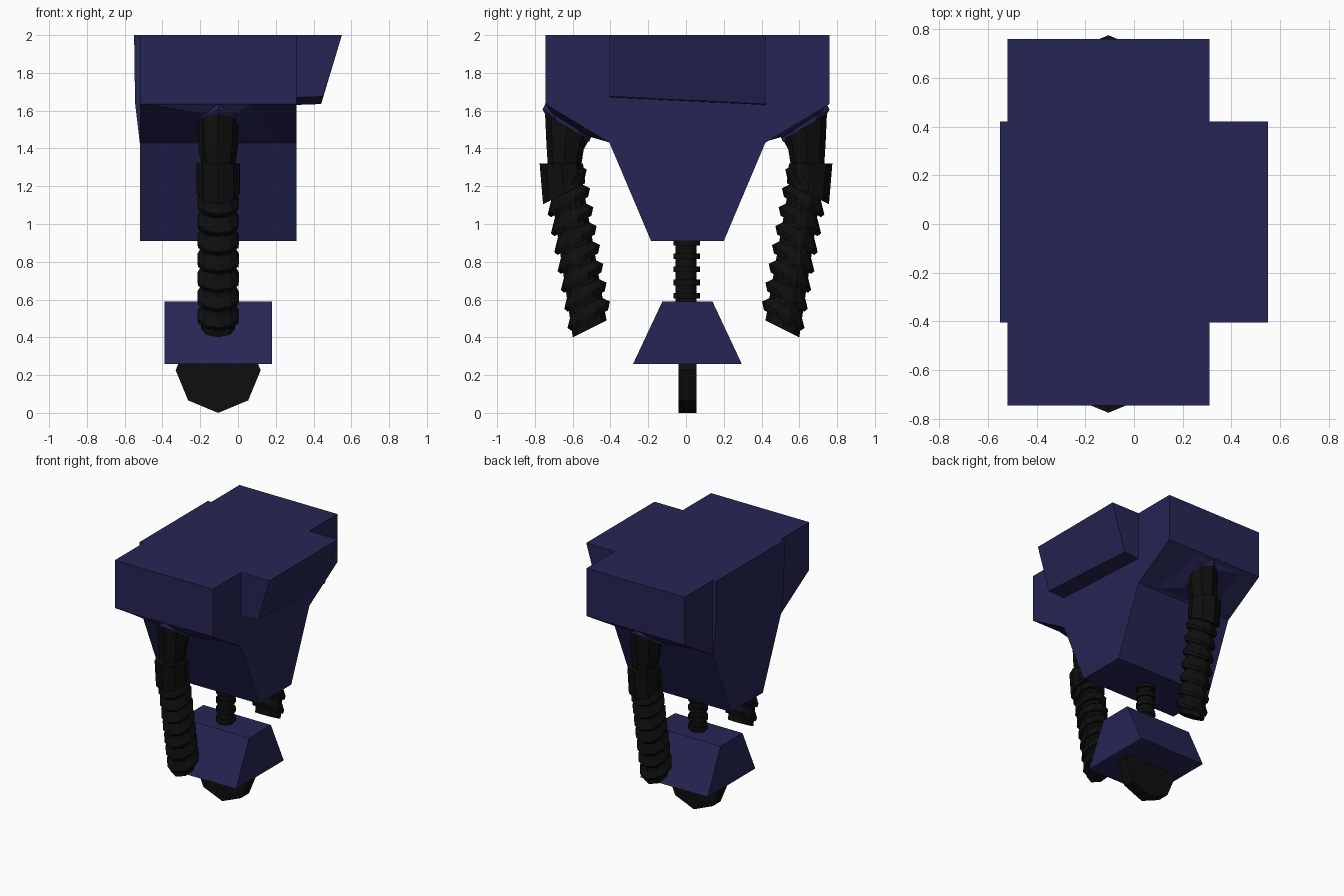
import bpy, bmesh, math
from mathutils import Vector as V

if "Cube" in bpy.data.objects:
    bpy.data.objects.remove(bpy.data.objects["Cube"])


def material(name, rgb):
    m = bpy.data.materials.new(name)
    m.diffuse_color = (*rgb, 1)
    m.use_nodes = True
    m.node_tree.nodes["Principled BSDF"].inputs["Base Color"].default_value = m.diffuse_color
    return m


NAVY = material("navy", (0.019, 0.019, 0.092))
BLACK = material("black", (0.0045, 0.0045, 0.0045))
CX = -0.105  # centre line of body, limbs and wheel


def loft(name, loops, mat):
    """Skin a stack of equal-length loops and cap both ends."""
    bm = bmesh.new()
    rows = [[bm.verts.new(p) for p in loop] for loop in loops]
    n = len(rows[0])
    for a, b in zip(rows, rows[1:]):
        for i in range(n):
            j = (i + 1) % n
            bm.faces.new((a[i], a[j], b[j], b[i]))
    bm.faces.new(rows[0])
    bm.faces.new(rows[-1][::-1])
    bmesh.ops.recalc_face_normals(bm, faces=bm.faces)
    me = bpy.data.meshes.new(name)
    bm.to_mesh(me)
    bm.free()
    me.materials.append(mat)
    ob = bpy.data.objects.new(name, me)
    bpy.context.collection.objects.link(ob)
    return ob


def extrude_x(name, profile, x0, x1, mat):
    return loft(name, [[(x, y, z) for y, z in profile] for x in (x0, x1)], mat)


def ring(y, z, u, rx, ru, n):
    """Polygon ring spanned by the x axis and the (y, z) direction u."""
    u = V((0, *u)).normalized()
    return [V((CX, y, z)) + V((rx * math.sin(t), 0, 0)) + u * ru * math.cos(t)
            for t in (2 * math.pi * i / n for i in range(n))]


# Torso: wide top tapering to the waist
extrude_x("torso", [(-0.745, 2), (0.76, 2), (0.76, 1.635), (0.42, 1.43), (0.2, 0.91),
                    (-0.185, 0.91), (-0.405, 1.43), (-0.745, 1.635)], -0.52, 0.31, NAVY)

# Side boxes: a tapered one on the right, a thin plate on the left
loft("right_side_box", [
    [(0.30, -0.405, 2), (0.30, 0.42, 2), (0.30, 0.42, 1.63), (0.30, -0.405, 1.67)],
    [(0.55, -0.405, 2), (0.55, 0.42, 2), (0.44, 0.42, 1.635), (0.45, -0.405, 1.675)]], NAVY)
loft("left_side_plate", [
    [(-0.51, -0.405, z0) if i == 0 else (-0.51, 0.42, z0) if i == 1 else
     (x, 0.42, z0) if i == 2 else (x, -0.405, z0) for i in range(4)]
    for z0, x in ((2, -0.55), (1.64, -0.545), (1.43, -0.52))], NAVY)

# Hip block
extrude_x("hip_block", [(-0.125, 0.59), (0.14, 0.59), (0.295, 0.26), (-0.28, 0.26)],
          -0.39, 0.18, NAVY)

# Wheel: octagonal disc
wheel = [(CX + 0.225 * math.cos(k * math.pi / 4), 0.226 + 0.226 * math.sin(k * math.pi / 4))
         for k in range(8)]
loft("wheel", [[(x, y, z) for x, z in wheel] for y in (-0.04, 0.055)], BLACK)

# Ribbed waist column
loft("waist_column", [ring(0, z, (1, 0), 0.056, 0.056, 12) for z in (0.57, 0.93)], BLACK)
for k in range(5):
    z = 0.605 + k * 0.07
    loft("waist_rib", [ring(0.003, z + d, (1, 0), 0.07, 0.07, 12) for d in (0, 0.03)], BLACK)

# Arms: built at the front, then mirrored to the back
SLOPE = (0.86, -0.51)
parts = [
    # shallow raised panel under the shoulder
    loft("shoulder_panel", [
        [(-0.45, -0.742, 1.633), (0.07, -0.742, 1.633), (0.2, -0.41, 1.433), (-0.42, -0.41, 1.433)],
        [(-0.2, -0.715, 1.59), (-0.01, -0.715, 1.59), (-0.01, -0.52, 1.465), (-0.2, -0.52, 1.465)]], NAVY),
    # hexagonal shoulder socket
    loft("shoulder_socket", [ring(-0.615, 1.575, SLOPE, 0.105, 0.145, 6),
                             ring(-0.632, 1.53, SLOPE, 0.105, 0.148, 6),
                             ring(-0.625, 1.50, SLOPE, 0.10, 0.13, 6)], NAVY),
    loft("upper_arm", [ring(-0.63, 1.515, SLOPE, 0.11, 0.135, 8),
                       ring(-0.64, 1.41, (1, -0.15), 0.105, 0.10, 8),
                       ring(-0.645, 1.28, (1, 0), 0.085, 0.085, 8)], BLACK),
    loft("elbow_cuff", [ring(-0.66, 1.32, (1, 0), 0.115, 0.115, 8),
                        ring(-0.645, 1.16, (1, 0.5), 0.115, 0.125, 8)], BLACK),
    loft("lower_arm", [ring(-0.645, 1.28, (1, 0.1), 0.09, 0.085, 8),
                       ring(-0.51, 0.445, (1, 0.5), 0.09, 0.10, 8)], BLACK),
]
# Overlapping tilted rings down the lower arm
for k in range(8):
    t = k / 7
    y, z = -0.638 + 0.123 * t, 1.21 - 0.70 * t
    parts.append(loft("arm_ring", [ring(y - 0.012, z + 0.06, (1, 0.5), 0.092, 0.09, 10),
                                   ring(y, z + 0.01, (1, 0.62), 0.116, 0.132, 10),
                                   ring(y + 0.004, z - 0.02, (1, 0.55), 0.112, 0.112, 10)], BLACK))
for ob in parts:
    mod = ob.modifiers.new("front_to_back", 'MIRROR')
    mod.use_axis = (False, True, False)
    mod.use_clip = False
    mod.use_mirror_merge = False
